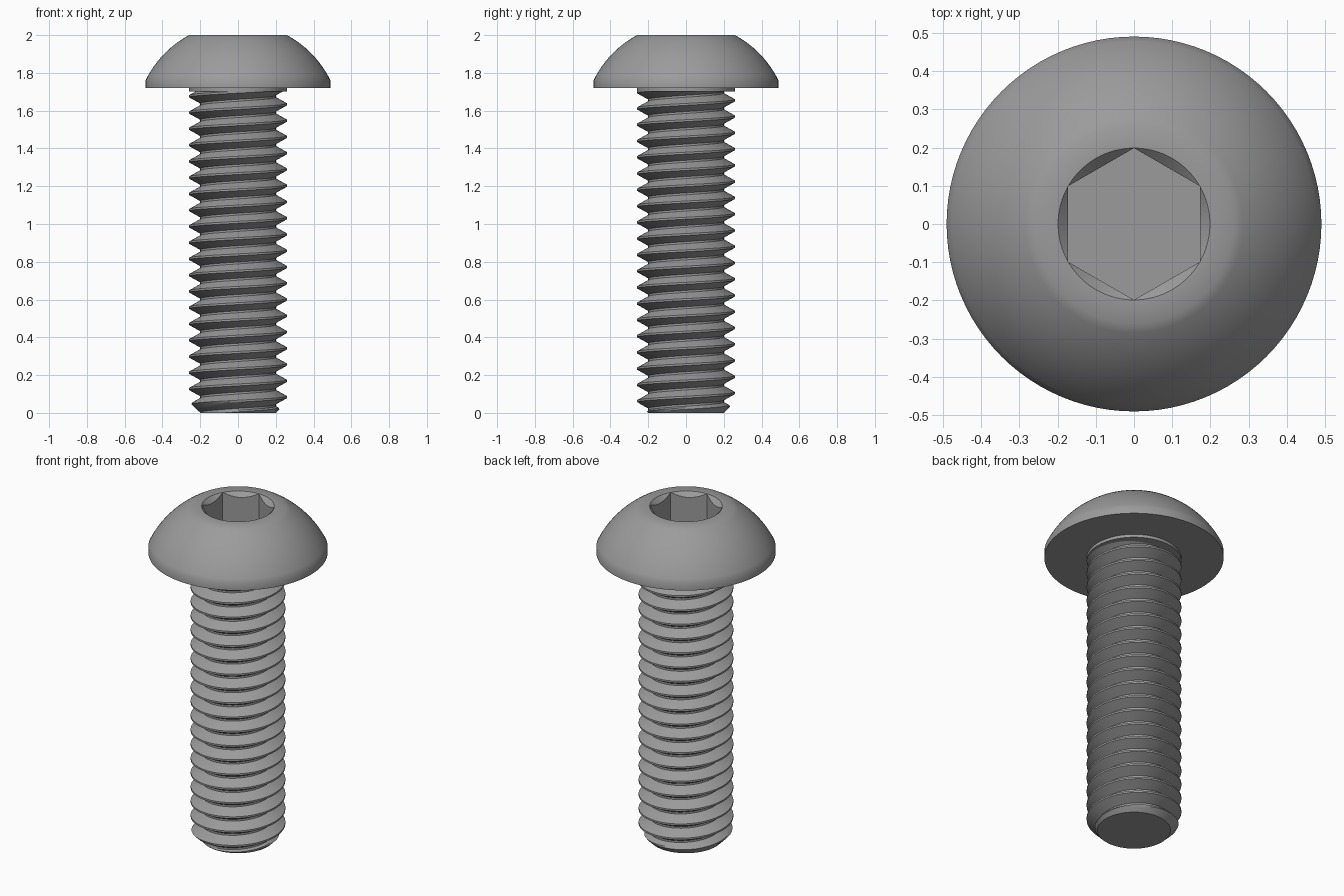
import bpy, bmesh, math

if "Cube" in bpy.data.objects:
    bpy.data.objects.remove(bpy.data.objects["Cube"])

steel = bpy.data.materials.new("steel_grey")
steel.diffuse_color = (0.33, 0.33, 0.33, 1)
steel.use_nodes = True
steel.node_tree.nodes["Principled BSDF"].inputs["Base Color"].default_value = steel.diffuse_color


def finish(name, bm):
    bmesh.ops.remove_doubles(bm, verts=bm.verts, dist=1e-5)
    bmesh.ops.recalc_face_normals(bm, faces=bm.faces)
    mesh = bpy.data.meshes.new(name)
    bm.to_mesh(mesh)
    bm.free()
    mesh.materials.append(steel)
    ob = bpy.data.objects.new(name, mesh)
    bpy.context.collection.objects.link(ob)
    bpy.ops.object.select_all(action='DESELECT')
    ob.select_set(True)
    bpy.context.view_layer.objects.active = ob
    bpy.ops.object.shade_smooth_by_angle(angle=math.radians(30))


def polar(bm, r, a, z):
    return bm.verts.new((r * math.cos(a), r * math.sin(a), z))


def bridge(bm, a, b):
    for i in range(len(a) - 1):
        bm.faces.new((a[i], a[i + 1], b[i + 1], b[i]))


# Button head: domed outside, hexagonal socket with a conical lead-in
HEAD_Z, TOP, SOCKET_R, FLOOR = 1.72, 2.0, 0.1985, 1.81
SIDES = 96


def hex_radius(a):
    sector = math.pi / 3
    return SOCKET_R * math.cos(sector / 2) / math.cos((a - math.pi / 2) % sector - sector / 2)


dome_c, dome_r = 1.5206, 0.545
a0, a1 = math.asin(0.49 / dome_r), math.asin(0.26 / dome_r)
outline = [(0.15, HEAD_Z), (0.49, HEAD_Z)]
for i in range(13):
    t = a0 + (a1 - a0) * i / 12
    outline.append((dome_r * math.sin(t), dome_c + dome_r * math.cos(t)))
outline.append((SOCKET_R, TOP))

bm = bmesh.new()
angles = [2 * math.pi * i / SIDES for i in range(SIDES + 1)]
rings = [[polar(bm, r, a, z) for a in angles] for r, z in outline]
rings.append([polar(bm, hex_radius(a), a, TOP - (SOCKET_R - hex_radius(a))) for a in angles])
rings.append([polar(bm, hex_radius(a), a, FLOOR) for a in angles])
for lower, upper in zip(rings, rings[1:]):
    bridge(bm, lower, upper)
bm.faces.new(rings[0][:-1])
bm.faces.new(rings[-1][:-1])
finish("button_head", bm)

# Threaded shank: V profile swept along a right-hand helix, chamfered at the tip
PITCH, CREST, ROOT = 0.0861, 0.259, 0.20
START, SHANK_TOP, STEPS = 0.97 * PITCH, 1.74, 64
profile = [(0.0, CREST)]
profile += [(0.06 + 0.095 * i, CREST + (ROOT - CREST) * i / 4) for i in range(5)]
profile += [(1 - f, r) for f, r in reversed(profile)]

bm = bmesh.new()
columns = []
for j in range(-3 * STEPS, 22 * STEPS + 1):
    a = 2 * math.pi * j / STEPS
    column = []
    for f, r in profile:
        z = START + PITCH * (j / STEPS + f)
        if z <= 0 or z >= SHANK_TOP:
            r = ROOT
        z = min(max(z, 0), SHANK_TOP)
        column.append(polar(bm, min(r, ROOT + z), a, z))
    columns.append(column)
for left, right in zip(columns, columns[1:]):
    bridge(bm, left, right)
for z in (0, SHANK_TOP):
    bm.faces.new([polar(bm, ROOT, 2 * math.pi * i / STEPS, z) for i in range(STEPS)])
finish("threaded_shank", bm)

# Plain collar where the thread ends under the head
bm = bmesh.new()
collar = [[polar(bm, CREST, a, z) for a in angles] for z in (1.702, HEAD_Z + 0.01)]
bridge(bm, *collar)
for ring in collar:
    bm.faces.new(ring[:-1])
finish("under_head_collar", bm)
